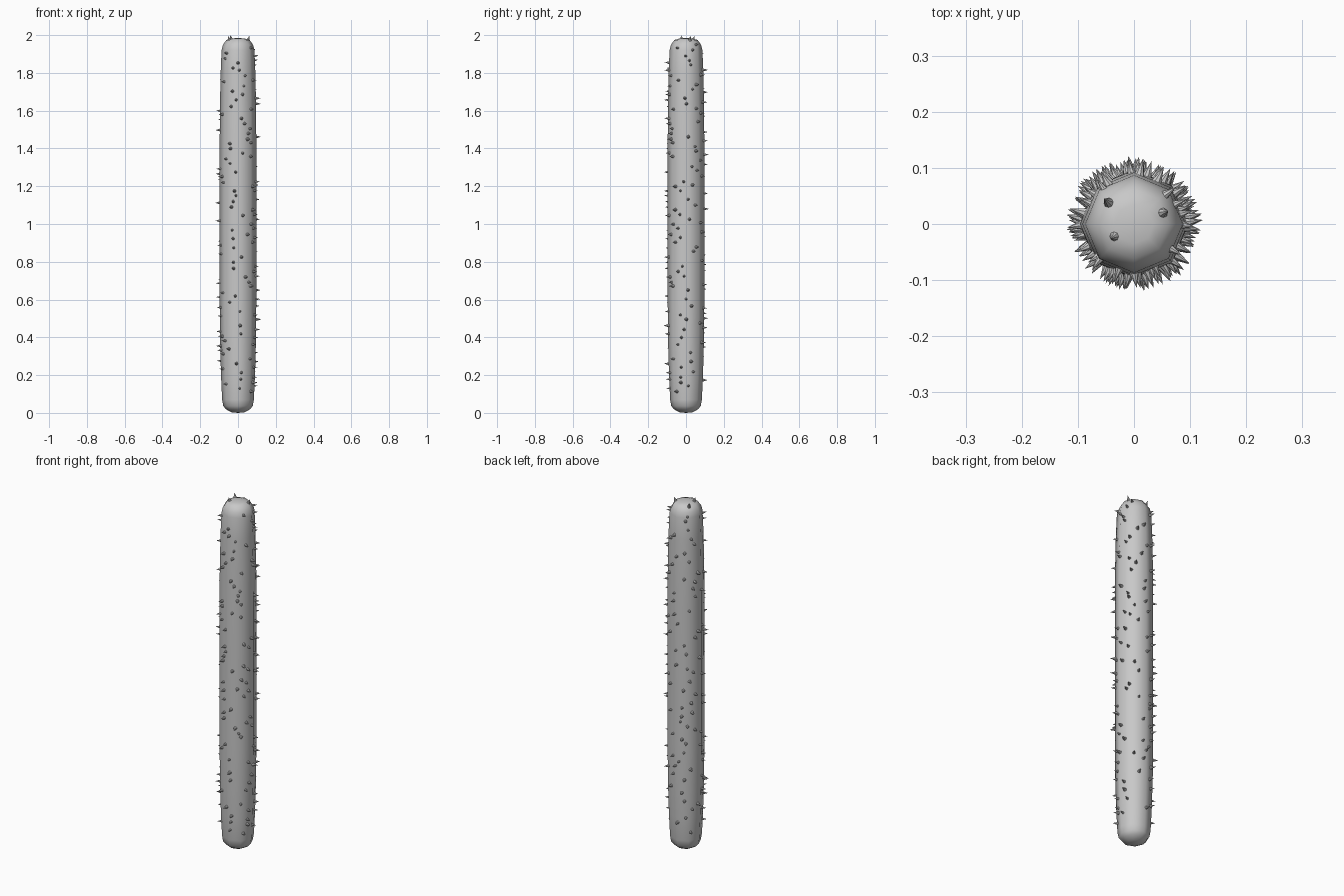
import bpy, bmesh, math, random
from mathutils import Vector

if "Cube" in bpy.data.objects:
    bpy.data.objects.remove(bpy.data.objects["Cube"])

random.seed(7)


def material(name, v):
    m = bpy.data.materials.new(name)
    m.diffuse_color = (v, v, v, 1)
    m.use_nodes = True
    m.node_tree.nodes["Principled BSDF"].inputs["Base Color"].default_value = m.diffuse_color
    return m


GREY = material("plain grey", 0.58)


def finish(bm, name, mat):
    bmesh.ops.recalc_face_normals(bm, faces=bm.faces[:])
    me = bpy.data.meshes.new(name)
    bm.to_mesh(me)
    bm.free()
    me.materials.append(mat)
    ob = bpy.data.objects.new(name, me)
    bpy.context.collection.objects.link(ob)
    return ob


SIDES = 8
STEP = 2 * math.pi / SIDES
# (radius, height) profile of the column with rounded ends
PROFILE = [(0.035, 0.003), (0.062, 0.018), (0.078, 0.036), (0.084, 0.07),
           (0.09, 0.2), (0.095, 0.38), (0.097, 0.6), (0.097, 1.4),
           (0.096, 1.6), (0.092, 1.8), (0.087, 1.92), (0.08, 1.948),
           (0.062, 1.974), (0.035, 1.982)]

# Eight-sided column
bm = bmesh.new()
rings = [[bm.verts.new((r * math.cos(i * STEP), r * math.sin(i * STEP), z))
          for i in range(SIDES)] for r, z in PROFILE]
for a, b in zip(rings, rings[1:]):
    for i in range(SIDES):
        j = (i + 1) % SIDES
        bm.faces.new((a[i], a[j], b[j], b[i]))
for ring, z in ((rings[0], 0.0), (rings[-1], 1.985)):
    tip = bm.verts.new((0, 0, z))
    for i in range(SIDES):
        bm.faces.new((ring[i], ring[(i + 1) % SIDES], tip))
body = finish(bm, "column_body", GREY)
body.data.polygons.foreach_set("use_smooth", [True] * len(body.data.polygons))


def radius_at(z):
    for (r0, z0), (r1, z1) in zip(PROFILE, PROFILE[1:]):
        if z0 <= z <= z1:
            return r0 + (r1 - r0) * (z - z0) / (z1 - z0)


def add_spike(bm, base, direction, length, radius):
    rot = Vector((0, 0, 1)).rotation_difference(direction)
    ring = [bm.verts.new(base + rot @ Vector((radius * math.cos(k * math.pi / 4),
                                              radius * math.sin(k * math.pi / 4), -0.003)))
            for k in range(8)]
    tip = bm.verts.new(base + rot @ Vector((0, 0, length)))
    bm.faces.new(ring[::-1])
    for k in range(8):
        bm.faces.new((ring[k], ring[(k + 1) % 8], tip))


# Spikes scattered over the sides
bm = bmesh.new()
COUNT = 190
for n in range(COUNT):
    z = 0.11 + 1.84 * (n + random.random()) / COUNT
    ang = n * 2.39996 + random.uniform(-0.9, 0.9)
    mid = (math.floor(ang / STEP) + 0.5) * STEP
    r = radius_at(z) * math.cos(STEP / 2) / math.cos(ang - mid)
    out = mid * 0.4 + ang * 0.6
    lean = 0.15 if z > 1.85 else 0.0
    d = Vector((math.cos(out), math.sin(out), lean)).normalized()
    size = random.uniform(0.8, 1.15)
    add_spike(bm, Vector((r * math.cos(ang), r * math.sin(ang), z)), d,
              0.026 * size, 0.009 * size)

# Spikes on the top cap
for x, y, z, length in ((-0.045, 0.038, 1.973, 0.026), (0.052, 0.02, 1.974, 0.024),
                        (-0.035, -0.022, 1.978, 0.022)):
    add_spike(bm, Vector((x, y, z)), Vector((x * 8, y * 8, 1)).normalized(), length, 0.01)
finish(bm, "spikes", GREY)
